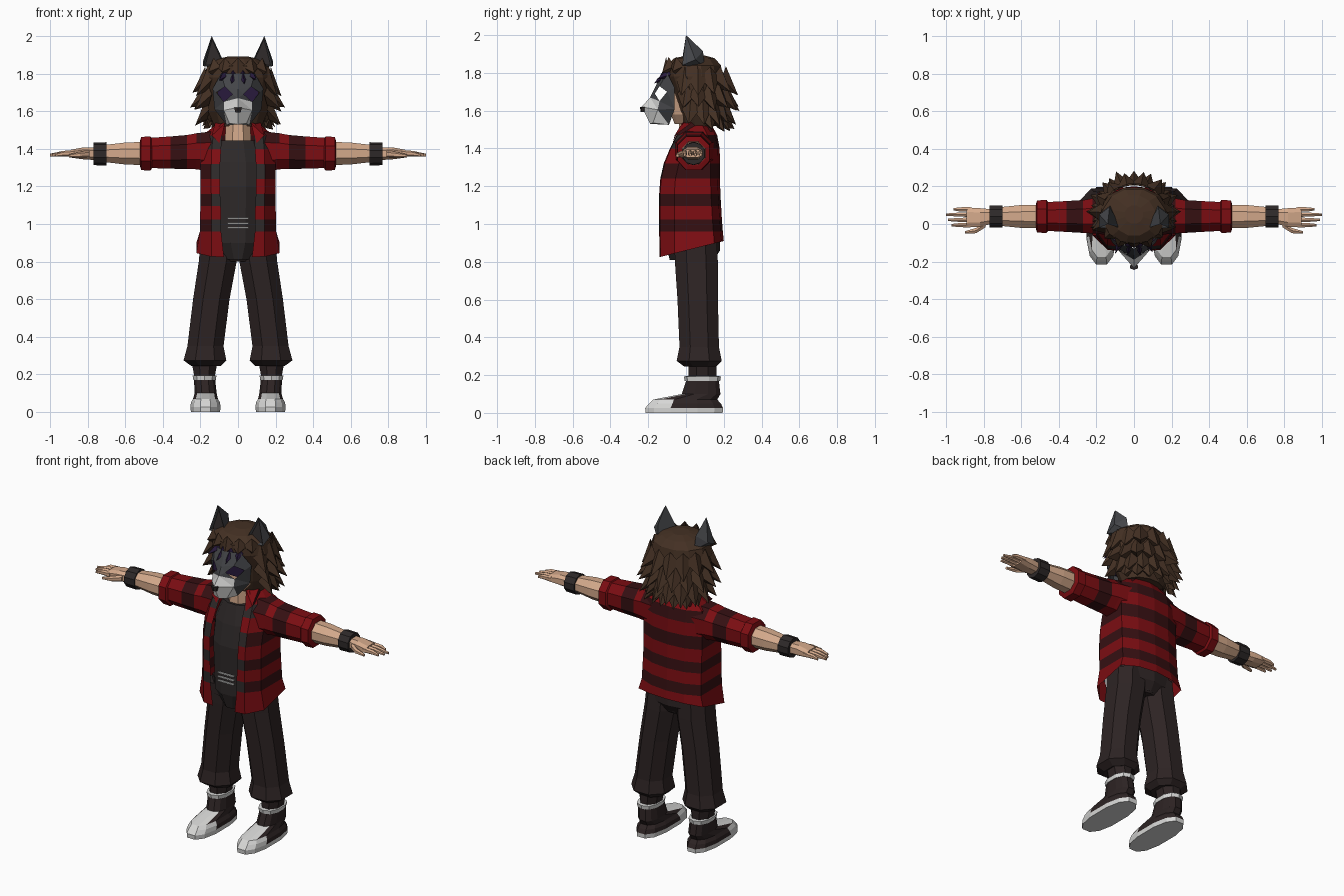
import bpy, bmesh, math, random
from mathutils import Vector

random.seed(4)
if "Cube" in bpy.data.objects:
    bpy.data.objects.remove(bpy.data.objects["Cube"])


def material(name, *rgb):
    m = bpy.data.materials.new(name)
    m.use_nodes = True
    m.diffuse_color = (*rgb, 1)
    m.node_tree.nodes["Principled BSDF"].inputs["Base Color"].default_value = (*rgb, 1)
    return m


RED = material("red check", .2, .004, .006)
MAROON = material("maroon check", .036, .005, .006)
CHARCOAL = material("charcoal cloth", .027, .022, .022)
DARK = material("trouser brown black", .026, .017, .017)
SKIN = material("skin", .66, .4, .26)
HAIR = material("hair brown", .058, .03, .017)
GREY = material("fur grey", .058, .06, .066)
WHITE = material("white", .68, .68, .67)
PURPLE = material("purple", .021, .01, .045)


def build(name, verts, faces, mats, paint=None, mirror=False):
    """Mesh object; paint(centre, face number) picks the material index."""
    me = bpy.data.meshes.new(name)
    me.from_pydata([tuple(v) for v in verts], [], faces)
    for m in mats:
        me.materials.append(m)
    if paint:
        for p in me.polygons:
            p.material_index = paint(p.center, p.index)
    bm = bmesh.new()
    bm.from_mesh(me)
    bmesh.ops.recalc_face_normals(bm, faces=bm.faces)
    bm.to_mesh(me)
    bm.free()
    ob = bpy.data.objects.new(name, me)
    bpy.context.collection.objects.link(ob)
    if mirror:
        ob.modifiers.new("mirror", "MIRROR").use_mirror_merge = False
    return ob


def loft(name, rings, mats, paint=None, mirror=False, closed=True):
    n = len(rings[0])
    verts = [p for r in rings for p in r]
    faces = [(k * n + i, k * n + (i + 1) % n, (k + 1) * n + (i + 1) % n, (k + 1) * n + i)
             for k in range(len(rings) - 1) for i in range(n if closed else n - 1)]
    if closed:
        faces += [tuple(range(n)), tuple(range(len(verts) - n, len(verts)))]
    return build(name, verts, faces, mats, paint, mirror)


def oval(a, b, c, ra, rb, n=8, power=1.0, along_x=False):
    """Ring about (a, b) at height c; along_x turns it to face +x."""
    pts = []
    for i in range(n):
        t = (i + .5) * math.tau / n
        u, v = math.cos(t), math.sin(t)
        u = math.copysign(abs(u) ** power, u) * ra + a
        v = math.copysign(abs(v) ** power, v) * rb + b
        pts.append((c, u, v) if along_x else (u, v, c))
    return pts


def stack(name, rows, mats, n=8, paint=None, mirror=False, power=1.0, along_x=False):
    return loft(name, [oval(*r, n, power, along_x) for r in rows], mats, paint, mirror)


def box(name, centre, size, mat, mirror=False):
    c = Vector(centre)
    s = [Vector((x * size[0], y * size[1], z * size[2])) / 2
         for z in (-1, 1) for x, y in ((-1, -1), (1, -1), (1, 1), (-1, 1))]
    return loft(name, [[c + v for v in s[:4]], [c + v for v in s[4:]]], [mat], mirror=mirror)


# Shoes: sole, toe cap, shaft and top band
stack("shoe", [(.173, -.01, 0, .08, .21), (.173, -.01, .026, .082, .212),
               (.173, -.005, .05, .08, .195), (.173, -.005, .07, .068, .175),
               (.172, .08, .1, .06, .105), (.178, .088, .175, .058, .088)],
      [DARK, WHITE], 12, lambda c, i: int(i < 12 or c.y < -.08 or c.z < .01), True, .8)
stack("shoe_band", [(.178, .087, .17, .062, .094), (.178, .087, .193, .066, .098),
                    (.178, .087, .195, .05, .08)], [WHITE], 10, None, True, .85)
stack("sock", [(.178, .087, .17, .055, .08), (.178, .087, .27, .075, .08)], [DARK], 8, None, True)

# Trousers
stack("trouser_leg", [(.17, .075, .245, .085, .09), (.176, .07, .275, .122, .128),
                      (.173, .07, .35, .103, .112), (.142, .062, .6, .104, .115),
                      (.108, .055, .8, .108, .122), (.1, .05, .92, .105, .12)],
      [DARK], 8, None, True, .9)
stack("hips", [(0, .05, .8, .12, .09), (0, .05, .86, .19, .13), (0, .05, .95, .18, .13)],
      [DARK], 10, None, False, .8)

# Undershirt and belt stripes
stack("undershirt", [(0, .03, .81, .08, .12), (0, .03, .9, .15, .145), (0, .03, 1.2, .165, .15),
                     (0, .035, 1.33, .16, .13), (0, .04, 1.445, .11, .1)], [CHARCOAL], 12)
for k in range(3):
    box("belt_stripe", (0, -.117, .98 + k * .025), (.11, .009, .008), WHITE)

# Open jacket with horizontal stripes: height, front, back, half width, opening
jacket_rows = [(.86, -.14, .2, .222, .075), (.96, -.142, .195, .203, .09),
               (1.025, -.142, .19, .202, .09), (1.095, -.142, .186, .2, .092),
               (1.16, -.142, .182, .2, .095), (1.24, -.136, .18, .2, .097),
               (1.32, -.118, .18, .2, .095), (1.4, -.085, .178, .2, .09),
               (1.47, -.05, .165, .19, .085), (1.535, -.02, .13, .11, .07)]
jacket_rings = []
for k, (z, f, b, w, o) in enumerate(jacket_rows):
    side = [(o, f), (o + (w - o) * .45, f + .005), (w, f + .08), (w, b - .05), (w * .55, b - .012)]
    ring = side + [(0, b)] + [(-x, y) for x, y in reversed(side)]
    jacket_rings.append([(x, y, z + (.25 * y if k == 0 else 0)) for x, y in ring])


def jacket_paint(c, i):
    row, col = divmod(i, 10)
    edge = min(col, 9 - col)
    if row % 2 and (edge == 0 or (row == 7 and edge == 1)):
        return 2
    return row % 2


loft("jacket", jacket_rings, [RED, MAROON, CHARCOAL], jacket_paint, closed=False)
# Collar flaps
build("collar", [(.07, -.02, 1.535), (.1, -.07, 1.43), (.14, -.06, 1.47), (.12, .04, 1.545),
                 (.07, .12, 1.54), (.12, .14, 1.49)],
      [(0, 1, 2), (0, 2, 3), (3, 2, 5, 4)], [RED, MAROON],
      lambda c, i: int(i == 2), True)

# Sleeves, cuffs, arms and wristbands
stack("sleeve", [(.045, 1.385, .14, .11, .115), (.043, 1.387, .22, .1, .103),
                 (.04, 1.383, .27, .094, .097), (.04, 1.38, .36, .088, .092),
                 (.04, 1.378, .47, .082, .086)], [RED, MAROON], 8,
      lambda c, i: int(16 <= i < 24 or i < 8 and c.z > 1.45), True, .9, True)
stack("sleeve_cuff", [(.04, 1.375, .455, .08, .08), (.04, 1.375, .465, .094, .097),
                      (.04, 1.375, .515, .092, .095), (.04, 1.375, .522, .07, .07)],
      [RED], 8, None, True, .9, True)
stack("forearm", [(.04, 1.375, .5, .068, .067), (.04, 1.375, .6, .066, .063),
                  (.04, 1.375, .72, .053, .048)], [SKIN], 8, None, True, 1, True)
stack("wristband", [(.04, 1.373, .7, .062, .062), (.04, 1.373, .77, .062, .06)],
      [CHARCOAL], 10, None, True, 1, True)

# Hands
stack("palm", [(.04, 1.373, .75, .04, .035), (.035, 1.376, .82, .052, .034),
               (.035, 1.374, .89, .056, .022)], [SKIN], 8, None, True, .7, True)
for k, length in enumerate((.97, .99, 1.0, .96)):
    y = -.006 + k * .028
    stack("finger", [(y, 1.375, .87, .014, .018), (y, 1.374, .93, .0125, .015),
                     (y, 1.366, length, .007, .008)], [SKIN], 6, None, True, 1, True)
stack("thumb", [(0, 1.372, .79, .02, .02), (-.035, 1.368, .84, .016, .016),
                (-.045, 1.362, .9, .008, .009)], [SKIN], 6, None, True, 1, True)

# Neck and head
stack("neck", [(0, .035, 1.4, .076, .085), (0, .035, 1.58, .07, .075)], [SKIN], 8)
stack("head", [(0, .01, 1.53, .06, .07), (0, .02, 1.58, .11, .1), (0, .02, 1.7, .125, .1),
               (0, .03, 1.8, .11, .1)], [SKIN], 10)
box("eye_backing", (0, -.085, 1.69), (.22, .008, .1), PURPLE)

# Animal mask with open eye holes
mask_points = [(0, -.13, 1.8), (0, -.165, 1.72), (0, -.19, 1.67), (0, -.235, 1.62), (0, -.19, 1.53),
               (.09, -.1, 1.8), (.135, -.06, 1.72), (.125, -.06, 1.61), (.06, -.09, 1.525),
               (.03, -.165, 1.69), (.07, -.14, 1.73), (.115, -.1, 1.7), (.075, -.14, 1.65),
               (.075, -.15, 1.605), (.045, -.175, 1.535)]
mask_faces = [(0, 5, 10, 1), (5, 6, 11, 10), (1, 10, 9), (1, 9, 2), (6, 7, 11), (7, 12, 11),
              (7, 13, 12), (2, 9, 12), (2, 12, 13), (2, 13, 3), (3, 13, 14, 4),
              (7, 8, 13), (8, 14, 13), (4, 14, 8)]
build("mask", mask_points, mask_faces, [GREY, WHITE],
      lambda c, i: int(i in (8, 9, 10, 12, 13)), True)
stack("mask_nose", [(0, -.228, 1.594, .016, .012), (0, -.228, 1.62, .024, .016)], [CHARCOAL], 6)

# Ears with a sunken dark inside
ear = build("ear", [(.065, -.025, 1.84), (.185, -.02, 1.84), (.14, 0, 2), (.125, .1, 1.83),
                    (.13, .09, 1.915), (.185, .05, 1.87)],
            [(0, 1, 2), (0, 2, 4, 3), (1, 5, 2), (2, 5, 4), (5, 3, 4), (1, 3, 5), (0, 3, 1)],
            [GREY, CHARCOAL], None, True)
bm = bmesh.new()
bm.from_mesh(ear.data)
front = min(bm.faces, key=lambda f: f.normal.y)
bmesh.ops.inset_individual(bm, faces=[front], thickness=.014, depth=-.02)
front.material_index = 1
bm.to_mesh(ear.data)
bm.free()

# Hair cap
stack("hair_cap", [(0, .075, 1.52, .13, .1), (0, .07, 1.6, .165, .125), (0, .06, 1.7, .182, .138),
                   (0, .045, 1.78, .188, .155), (0, .04, 1.84, .17, .15),
                   (0, .045, 1.878, .115, .11), (0, .05, 1.892, .05, .05)], [HAIR], 12)


def locks(name, mat, rows):
    """Pointed locks around the head: start, end, count, base z, tip z, reach, width."""
    verts, faces = [], []
    for start, end, count, z0, z1, reach, width in rows:
        for i in range(count):
            t = math.radians(start + (end - start) * (i + .5) / count)
            out = Vector((math.cos(t), math.sin(t), 0))
            across = Vector((-out.y, out.x, 0)) * width
            base = Vector((.165 * out.x, .055 + .15 * out.y, z0))
            tip = base + out * reach * random.uniform(.75, 1.1)
            tip.z = z1 + random.uniform(-.015, .015)
            up = Vector((0, 0, width * 1.1))
            n = len(verts)
            verts += [base + across, base + up + out * .01, base - across, base - up, tip]
            faces += [(n + k, n + (k + 1) % 4, n + 4) for k in range(4)]
    build(name, verts, faces, [mat])


locks("hair_locks", HAIR, [(-35, 215, 10, 1.775, 1.69, .075, .055),
                           (-30, 210, 11, 1.69, 1.61, .085, .055),
                           (-22, 202, 10, 1.61, 1.53, .07, .05),
                           (15, 165, 7, 1.56, 1.5, .05, .045),
                           (-150, -30, 5, 1.835, 1.795, .045, .045)])
locks("purple_fringe", PURPLE, [(-122, -58, 4, 1.795, 1.755, .085, .028)])
